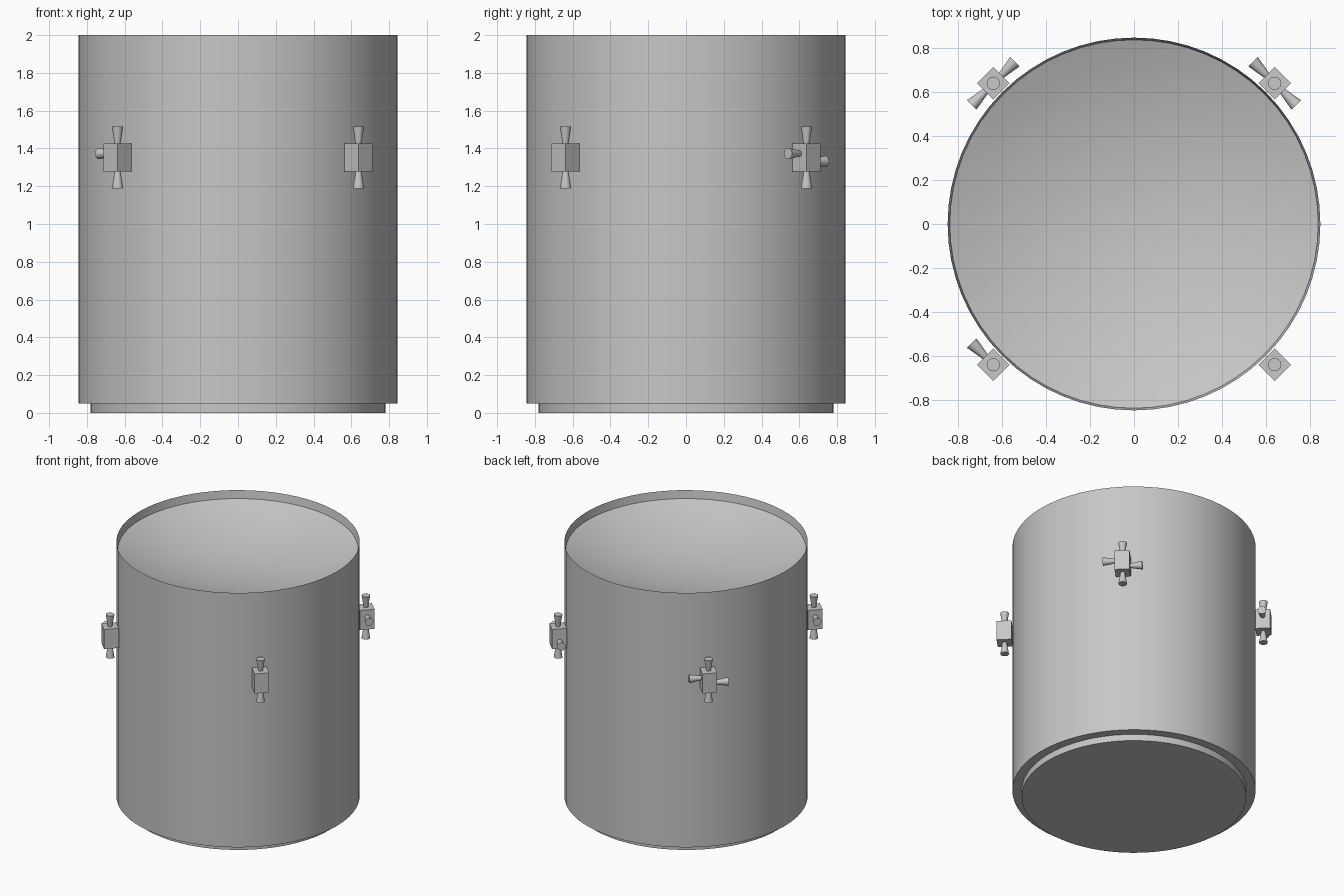
import bpy, bmesh, math
from mathutils import Matrix, Vector

cube = bpy.data.objects.get("Cube")
if cube:
    bpy.data.objects.remove(cube, do_unlink=True)

grey = bpy.data.materials.new("light_grey")
grey.use_nodes = True
colour = (0.57, 0.57, 0.57, 1)
grey.diffuse_color = colour
grey.node_tree.nodes["Principled BSDF"].inputs["Base Color"].default_value = colour


def finish(name, bm):
    """Turn a bmesh into a smooth-shaded object with sharp edges kept."""
    bmesh.ops.recalc_face_normals(bm, faces=bm.faces)
    mesh = bpy.data.meshes.new(name)
    bm.to_mesh(mesh)
    bm.free()
    mesh.materials.append(grey)
    obj = bpy.data.objects.new(name, mesh)
    bpy.context.collection.objects.link(obj)
    bpy.ops.object.select_all(action='DESELECT')
    obj.select_set(True)
    bpy.context.view_layer.objects.active = obj
    bpy.ops.object.shade_smooth_by_angle(angle=math.radians(30))
    return obj


def revolve(name, profile, steps=64):
    bm = bmesh.new()
    verts = [bm.verts.new((r, 0, z)) for r, z in profile]
    edges = [bm.edges.new(pair) for pair in zip(verts, verts[1:])]
    bmesh.ops.spin(bm, geom=verts + edges, cent=(0, 0, 0), axis=(0, 0, 1),
                   angle=math.tau, steps=steps)
    bmesh.ops.remove_doubles(bm, verts=bm.verts, dist=1e-4)
    return finish(name, bm)


# Tank: stepped base, straight wall, thin rim and dished top
RIM_R, RIM_Z, DISH_DEPTH, RINGS = 0.835, 1.94, 0.17, 10
dish = []
for i in range(RINGS + 1):
    t = 1 - i / RINGS
    dish.append((RIM_R * t, RIM_Z - DISH_DEPTH * (1 - t * t)))
revolve("tank_body", [(0, 0), (0.78, 0), (0.78, 0.05), (0.845, 0.05), (0.845, 2)] + dish)

# Thruster blocks, one per diagonal
BLOCK_Z, BLOCK_R = 1.352, 0.902
HALF_W, HALF_H = 0.052, 0.075


def nozzle(name, centre, direction, start, end):
    """Flared nozzle pointing outward from a block."""
    bm = bmesh.new()
    turn = direction.to_track_quat('Z', 'Y').to_matrix().to_4x4()
    place = Matrix.Translation(centre + direction * (start + end) / 2) @ turn
    bmesh.ops.create_cone(bm, cap_ends=True, segments=24, radius1=0.015,
                          radius2=0.03, depth=end - start, matrix=place)
    finish(name, bm)


UP = Vector((0, 0, 1))
# Name, side signs, and whether it has left and right nozzles seen from outside
blocks = [("front_left", 1, -1, False, False), ("back_left", 1, 1, True, True),
          ("back_right", -1, 1, True, True), ("front_right", -1, -1, True, False)]
for name, sx, sy, has_left, has_right in blocks:
    outward = Vector((sx, sy, 0)).normalized()
    rightward = UP.cross(outward)
    centre = outward * BLOCK_R + UP * BLOCK_Z
    bm = bmesh.new()
    bmesh.ops.create_cube(bm, size=2, matrix=Matrix.Translation(centre)
                          @ Matrix.Rotation(math.atan2(sy, sx), 4, 'Z')
                          @ Matrix.Diagonal((HALF_W, HALF_W, HALF_H, 1)))
    finish(name + "_thruster_block", bm)
    nozzle(name + "_upper_nozzle", centre, UP, HALF_H - 0.005, 0.163)
    nozzle(name + "_lower_nozzle", centre, -UP, HALF_H - 0.005, 0.163)
    # Side nozzles are staggered in height
    if has_left:
        nozzle(name + "_left_nozzle", centre + UP * 0.021, -rightward, HALF_W - 0.005, 0.138)
    if has_right:
        nozzle(name + "_right_nozzle", centre - UP * 0.021, rightward, HALF_W - 0.005, 0.138)
